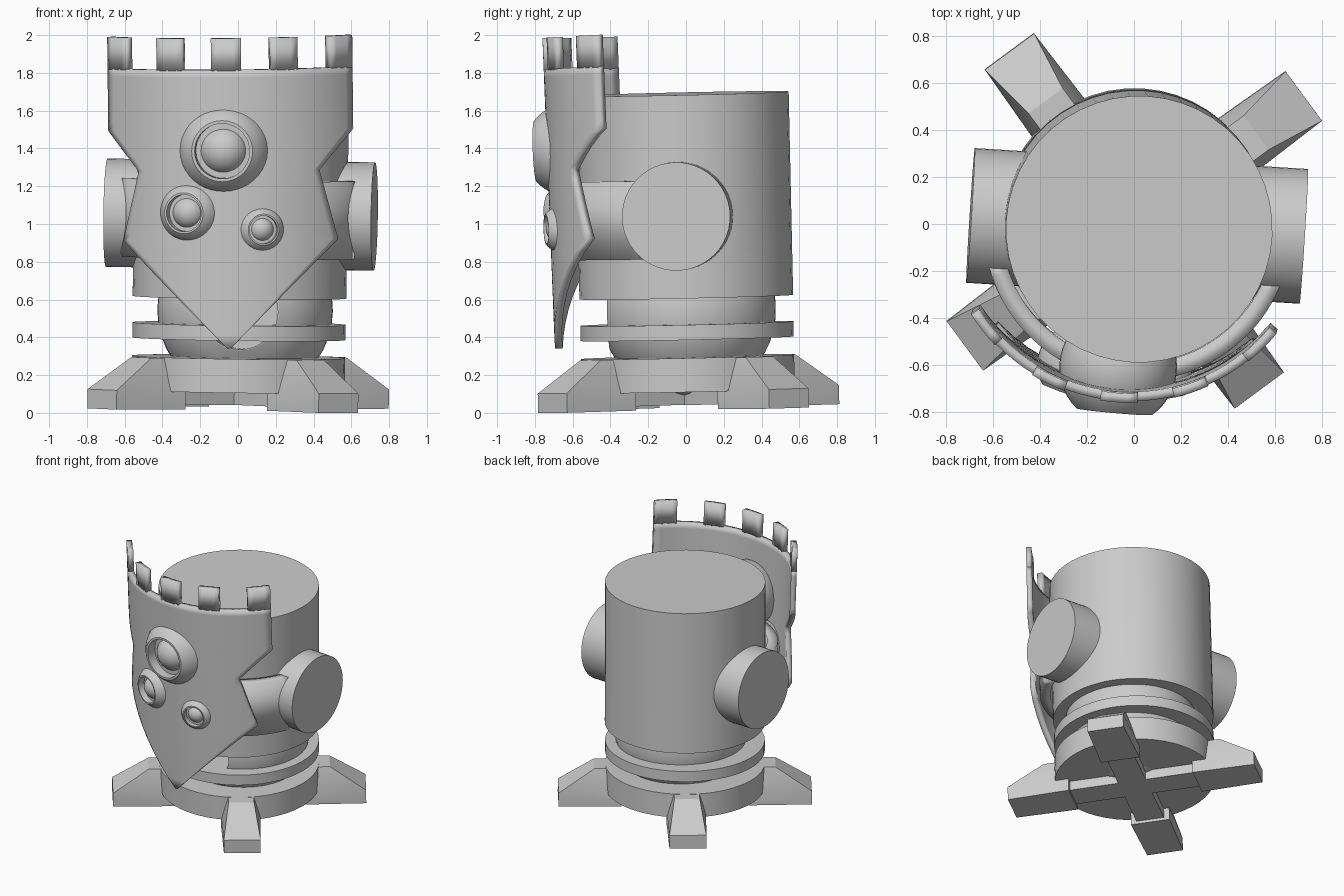
import bpy, bmesh, math
from mathutils import Matrix, Vector

if "Cube" in bpy.data.objects:
    bpy.data.objects.remove(bpy.data.objects["Cube"], do_unlink=True)

grey = bpy.data.materials.new("plain grey")
grey.use_nodes = True
grey.diffuse_color = (0.6, 0.6, 0.6, 1)
grey.node_tree.nodes["Principled BSDF"].inputs["Base Color"].default_value = grey.diffuse_color

def frame(lean_front, lean_side, shift):
    return (Matrix.Translation((0, shift, 0)) @ Matrix.Rotation(lean_front, 4, 'X')
            @ Matrix.Rotation(lean_side, 4, 'Y') @ Matrix.Rotation(-0.063, 4, 'Z'))

BODY = frame(0.022, 0.013, 0.015)
MASK = frame(0.04, -0.011, 0)
parts = []

def finish(name, bm, matrix, thick=0):
    me = bpy.data.meshes.new(name)
    if not thick:
        bmesh.ops.recalc_face_normals(bm, faces=bm.faces)
    bm.to_mesh(me)
    bm.free()
    me.materials.append(grey)
    ob = bpy.data.objects.new(name, me)
    bpy.context.collection.objects.link(ob)
    ob.matrix_world = matrix
    if thick:
        mod = ob.modifiers.new("thickness", 'SOLIDIFY')
        mod.thickness, mod.offset = thick, -1
    parts.append(ob)
    return ob

def cylinder(name, radius, z0, z1, matrix=BODY):
    bm = bmesh.new()
    bmesh.ops.create_cone(bm, cap_ends=True, segments=48, radius1=radius, radius2=radius,
                          depth=z1 - z0, matrix=Matrix.Translation((0, 0, (z0 + z1) / 2)))
    return finish(name, bm, matrix)

def lathe(name, profile, matrix):
    # profile holds (radius, distance along local +z)
    bm = bmesh.new()
    vs = [bm.verts.new((r, 0, d)) for r, d in profile]
    es = [bm.edges.new(pair) for pair in zip(vs, vs[1:])]
    bmesh.ops.spin(bm, geom=vs + es, cent=(0, 0, 0), axis=(0, 0, 1), steps=40, angle=math.tau)
    bmesh.ops.remove_doubles(bm, verts=bm.verts, dist=0.0005)
    return finish(name, bm, matrix)

def socket(name, radius, opening, hole, depth, matrix):
    # ball with its front sliced off and a round recess in the cut
    end = math.pi - math.asin(opening / radius)
    arc = [(radius * math.sin(end * i / 20), -radius * math.cos(end * i / 20)) for i in range(21)]
    front = arc[-1][1]
    return lathe(name, arc + [(hole, front), (hole, front - depth), (0, front - depth)], matrix)

def shell(name, rows, radius, centre_y, thick, matrix, columns=24):
    # curved plate, rows of (z, start angle, end angle) from bottom to top
    bm = bmesh.new()
    grid = []
    for z, a0, a1 in rows:
        angles = [a0 + (a1 - a0) * j / columns for j in range(columns + 1)]
        grid.append([bm.verts.new((radius * math.sin(a), centre_y - radius * math.cos(a), z))
                     for a in angles])
    for low, high in zip(grid, grid[1:]):
        for j in range(columns):
            bm.faces.new((low[j], low[j + 1], high[j + 1], high[j]))
    return finish(name, bm, matrix, thick)

# Body, collar, base and ears
cylinder("body", 0.567, 0.613, 1.69)
cylinder("collar_ring", 0.565, 0.393, 0.473)
cylinder("base_disc", 0.565, 0.117, 0.297)
for side, name in ((1, "left_ear"), (-1, "right_ear")):
    cylinder(name, 0.287, 0.4, 0.71,
             BODY @ Matrix.Translation((0, 0, 1.05)) @ Matrix.Rotation(side * math.pi / 2, 4, 'Y'))

# Neck ball with a front recess
socket("neck_ball", 0.465, 0.205, 0.2, 0.15,
       BODY @ Matrix.Translation((0.03, 0.01, 0.545)) @ Matrix.Rotation(math.pi / 2, 4, 'X'))

# Four sloped feet on a cross
FLOOR = 0.023
for k in range(4):
    turn = BODY @ Matrix.Rotation(math.radians(40 + 90 * k), 4, 'Z')
    bm = bmesh.new()
    for s in (-1, 1):
        for r, w, z in ((0.45, 0.14, FLOOR), (0.45, 0.14, 0.125), (0.895, 0.13, FLOOR),
                        (0.895, 0.13, 0.125), (0.45, 0.09, 0.295), (0.64, 0.09, 0.295)):
            bm.verts.new((r, s * w, z))
    bmesh.ops.convex_hull(bm, input=bm.verts)
    bmesh.ops.dissolve_limit(bm, angle_limit=0.01, verts=bm.verts, edges=bm.edges)
    finish("foot_%d" % (k + 1), bm, turn)
    if k < 2:
        bm = bmesh.new()
        bmesh.ops.create_cube(bm, size=1, matrix=Matrix.Translation((0, 0, 0.12))
                              @ Matrix.Diagonal((1.0, 0.2, 0.15, 1)))
        finish("cross_bar_%d" % (k + 1), bm, turn)

# Strap from ear to ear behind the mask
span = math.radians(71)
shell("strap", [(0.825, -span, span), (1.24, -span, span)], 0.655, 0, 0.075, BODY, 40)

# Shield-shaped mask
R, CY, THICK = 0.8, 0.12, 0.04
outline = [(0.368, 0.008), (0.935, 0.57), (1.305, 0.48), (1.515, 0.65), (1.845, 0.65)]
rows = []
for (z0, w0), (z1, w1) in zip(outline, outline[1:]):
    for i in range(8):
        t = i / 8
        a = math.asin((w0 + (w1 - w0) * t) / R)
        rows.append((z0 + (z1 - z0) * t, -a, a))
edge = math.asin(0.65 / R)
rows.append((1.845, -edge, edge))
shell("mask", rows, R, CY, THICK, MASK, 28)

# Battlements along the top of the mask
for i, (x0, x1) in enumerate(((-0.65, -0.54), (-0.375, -0.235), (-0.08, 0.08),
                              (0.235, 0.375), (0.54, 0.65))):
    a0, a1 = math.asin(x0 / R), math.asin(x1 / R)
    shell("battlement_%d" % (i + 1), [(1.84, a0, a1), (2.012, a0, a1)], R, CY, THICK, MASK, 4)

# Three eyes, each a socket with a ball inside
for name, x, z, s in (("large_eye", -0.02, 1.417, 1.0), ("middle_eye", -0.22, 1.088, 0.67),
                      ("small_eye", 0.183, 0.997, 0.51)):
    a = math.asin(x / R)
    depth = R - 0.126 * s
    place = (MASK @ Matrix.Translation((depth * math.sin(a), CY - depth * math.cos(a), z))
             @ Matrix.Rotation(a, 4, 'Z') @ Matrix.Rotation(math.pi / 2, 4, 'X')
             @ Matrix.Scale(s, 4))
    socket(name + "_socket", 0.25, 0.162, 0.146, 0.13, place)
    bm = bmesh.new()
    bmesh.ops.create_uvsphere(bm, u_segments=32, v_segments=16, radius=0.132,
                              matrix=Matrix.Translation((0, 0, 0.06)))
    finish(name + "_ball", bm, place)

# Smooth the round parts and keep the hard edges
bpy.ops.object.select_all(action='DESELECT')
for ob in parts:
    ob.select_set(True)
bpy.context.view_layer.objects.active = parts[0]
bpy.ops.object.shade_smooth_by_angle(angle=math.radians(30))
